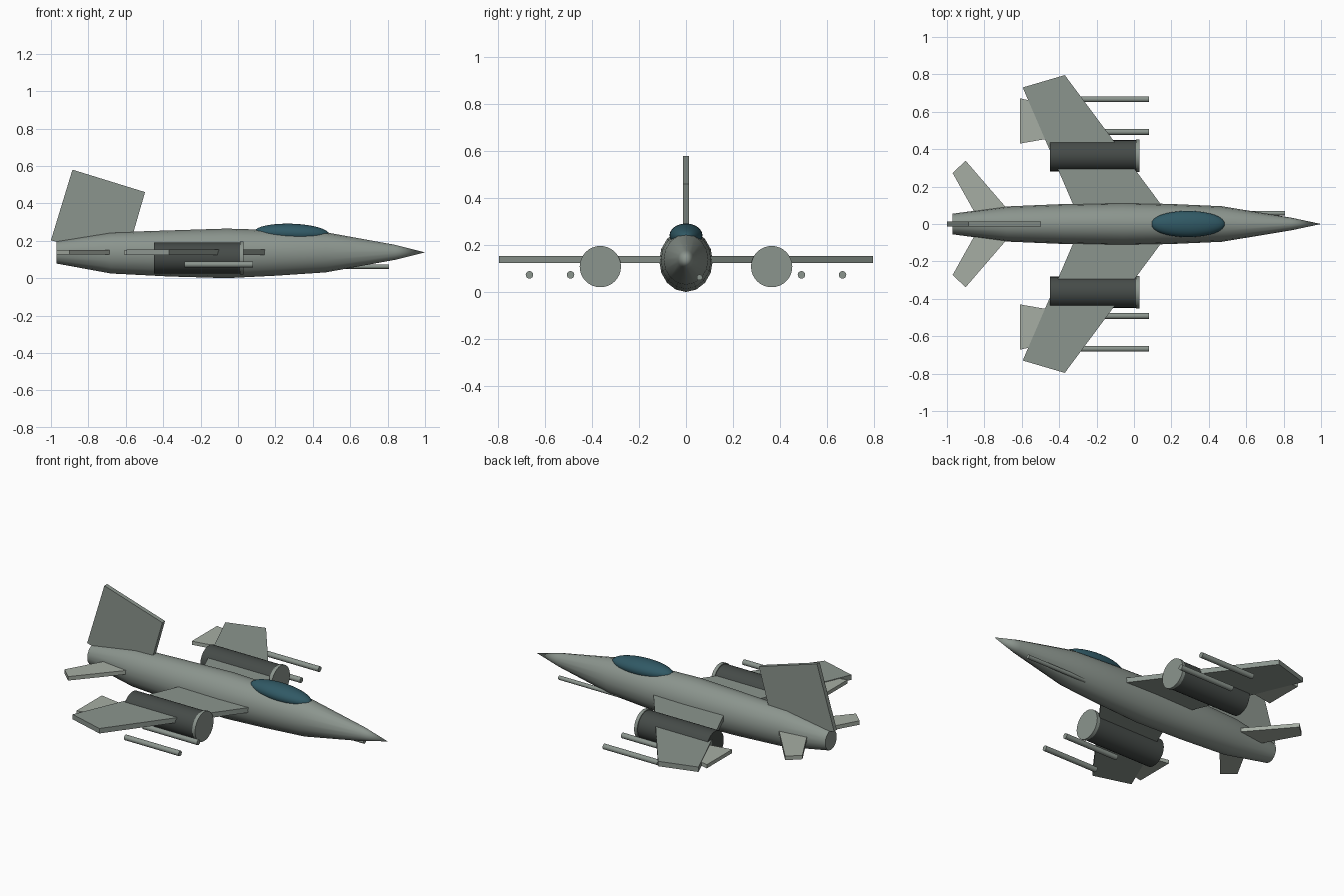
import bpy, bmesh, math
from mathutils import Matrix

if "Cube" in bpy.data.objects:
    bpy.data.objects.remove(bpy.data.objects["Cube"])


def material(name, rgb):
    m = bpy.data.materials.new(name)
    m.diffuse_color = (*rgb, 1)
    m.use_nodes = True
    m.node_tree.nodes["Principled BSDF"].inputs["Base Color"].default_value = m.diffuse_color
    return m


BODY = material("grey_green", (0.26, 0.30, 0.27))
LIGHT = material("light_grey_green", (0.38, 0.42, 0.37))
DARK = material("dark_metal", (0.06, 0.07, 0.065))
GLASS = material("teal_glass", (0.03, 0.10, 0.13))


def finish(name, bm, mat, smooth=0):
    bmesh.ops.recalc_face_normals(bm, faces=bm.faces)
    me = bpy.data.meshes.new(name)
    bm.to_mesh(me)
    bm.free()
    me.materials.append(mat)
    ob = bpy.data.objects.new(name, me)
    bpy.context.collection.objects.link(ob)
    if smooth:
        bpy.ops.object.select_all(action='DESELECT')
        ob.select_set(True)
        bpy.context.view_layer.objects.active = ob
        bpy.ops.object.shade_smooth_by_angle(angle=math.radians(smooth))
    return ob


def rod(name, x0, x1, y, z, r, mat, sides=16):
    """Cylinder lying along x."""
    bm = bmesh.new()
    mtx = Matrix.Translation(((x0 + x1) / 2, y, z)) @ Matrix.Rotation(math.pi / 2, 4, 'Y')
    bmesh.ops.create_cone(bm, cap_ends=True, segments=sides, radius1=r, radius2=r,
                          depth=x1 - x0, matrix=mtx)
    return finish(name, bm, mat, 35)


def plate(name, points, mat):
    """Flat slab: two matching outlines joined round the edge."""
    bm = bmesh.new()
    a, b = ([bm.verts.new(p) for p in loop] for loop in points)
    bm.faces.new(a)
    bm.faces.new(b)
    for i in range(len(a)):
        j = (i + 1) % len(a)
        bm.faces.new((a[i], a[j], b[j], b[i]))
    return finish(name, bm, mat)


def flat(outline, side, z0, z1):
    return [[(x, side * y, z) for x, y in outline] for z in (z0, z1)]


# Fuselage: x, centre z, half width, half height
stations = [(-0.97, 0.138, 0.055, 0.060), (-0.68, 0.135, 0.094, 0.110),
            (-0.37, 0.132, 0.107, 0.123), (-0.06, 0.1325, 0.114, 0.1325),
            (0.20, 0.135, 0.107, 0.122), (0.47, 0.138, 0.095, 0.107),
            (0.84, 0.138, 0.034, 0.040)]
N = 16
bm = bmesh.new()
rings = [[bm.verts.new((x, w * math.sin(2 * math.pi * i / N), z + h * math.cos(2 * math.pi * i / N)))
          for i in range(N)] for x, z, w, h in stations]
tip = bm.verts.new((1.0, 0, 0.138))
for a, b in zip(rings, rings[1:]):
    for i in range(N):
        j = (i + 1) % N
        bm.faces.new((a[i], a[j], b[j], b[i]))
for i in range(N):
    bm.faces.new((rings[-1][i], rings[-1][(i + 1) % N], tip))
bm.faces.new(rings[0])
finish("fuselage", bm, BODY, 40)

# Canopy
bm = bmesh.new()
bmesh.ops.create_uvsphere(bm, u_segments=32, v_segments=16, radius=1,
                          matrix=Matrix.Translation((0.288, 0, 0.241))
                          @ Matrix.Rotation(math.radians(2), 4, 'Y')
                          @ Matrix.Diagonal((0.20, 0.07, 0.05, 1)))
finish("canopy", bm, GLASS, 60)

# Tail fin
fin = [(-1.0, 0.203), (-0.885, 0.58), (-0.497, 0.46), (-0.575, 0.19), (-0.96, 0.19)]
plate("tail_fin", [[(x, y, z) for x, z in fin] for y in (-0.013, 0.013)], BODY)

wing = [(0.155, 0.09), (-0.37, 0.796), (-0.595, 0.73), (-0.315, 0.08)]
flap = [(-0.61, 0.43), (-0.61, 0.672), (-0.42, 0.63), (-0.38, 0.47)]
tailplane = [(-0.66, 0.06), (-0.90, 0.338), (-0.97, 0.273), (-0.84, 0.04)]

for side, tag in ((1, "left"), (-1, "right")):
    # Lifting surfaces
    plate("wing_" + tag, flat(wing, side, 0.123, 0.153), BODY)
    plate("flap_" + tag, flat(flap, side, 0.127, 0.149), LIGHT)
    plate("tailplane_" + tag, flat(tailplane, side, 0.126, 0.150), LIGHT)
    # Engine with intake lip
    rod("engine_" + tag, -0.45, 0.01, side * 0.365, 0.108, 0.083, DARK, 32)
    rod("intake_" + tag, 0.01, 0.03, side * 0.365, 0.108, 0.088, BODY, 32)
    # Underwing rods
    for k, y in (("inner", 0.492), ("outer", 0.667)):
        rod(f"wing_rod_{k}_{tag}", -0.285, 0.08, side * y, 0.073, 0.016, BODY)

# Single offset nose barrel
rod("nose_barrel", 0.40, 0.807, 0.058, 0.062, 0.012, BODY)
